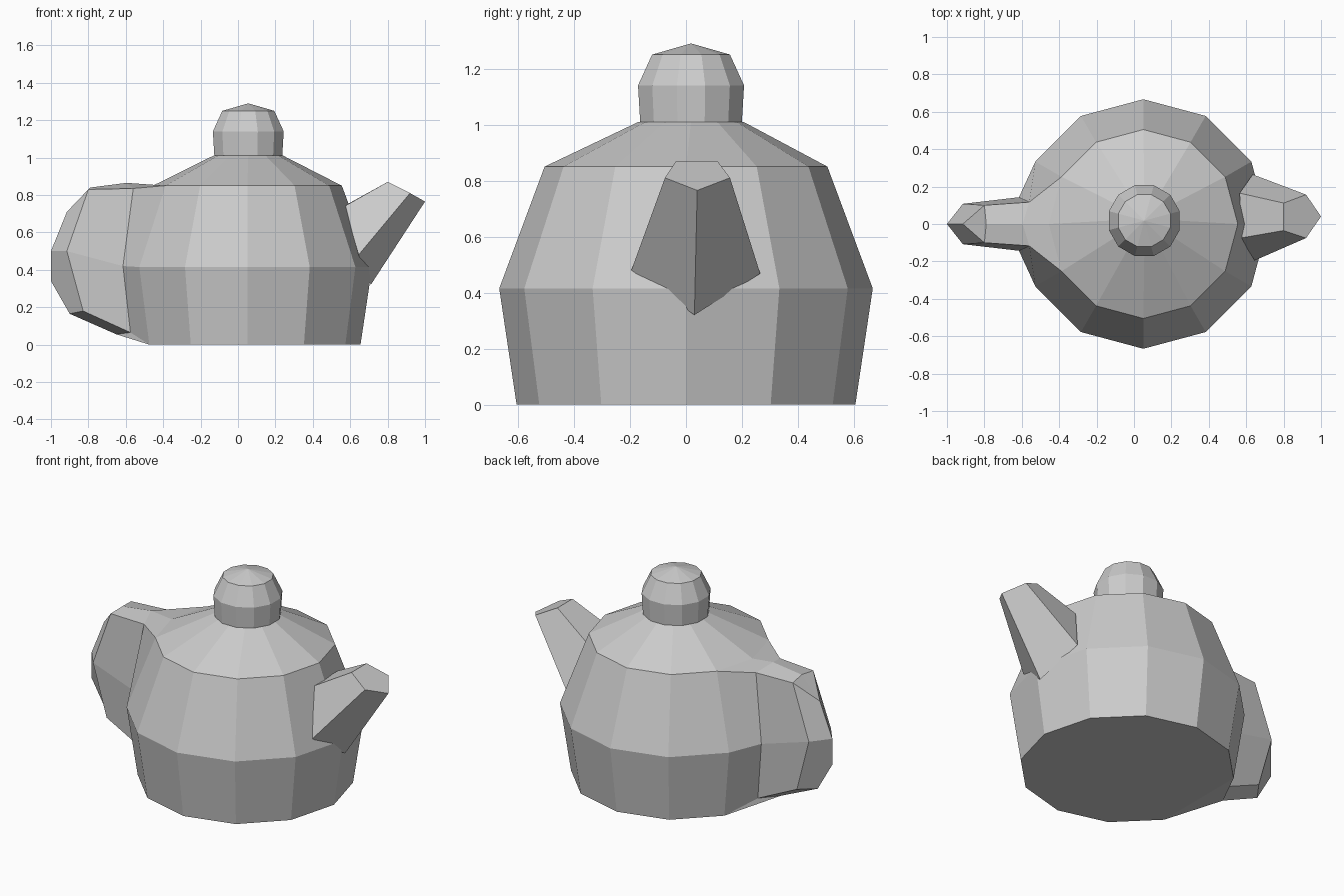
import bpy
import bmesh
from math import cos, sin, radians

old = bpy.data.objects.get("Cube")
if old:
    bpy.data.objects.remove(old)

# One clay grey for everything
clay = bpy.data.materials.new("clay_grey")
clay.use_nodes = True
GREY = (0.6, 0.6, 0.6, 1)
clay.diffuse_color = GREY
clay.node_tree.nodes["Principled BSDF"].inputs["Base Color"].default_value = GREY


def finish(bm, name):
    """Turn a bmesh into a flat-shaded object."""
    bmesh.ops.recalc_face_normals(bm, faces=bm.faces)
    mesh = bpy.data.meshes.new(name)
    bm.to_mesh(mesh)
    bm.free()
    mesh.materials.append(clay)
    obj = bpy.data.objects.new(name, mesh)
    bpy.context.collection.objects.link(obj)
    return obj


def ring(bm, r, z, cx=0.05, cy=0.0, turn=0.0):
    """Twelve-sided ring of vertices."""
    angles = [radians(30 * i + turn) for i in range(12)]
    return [bm.verts.new((cx + r * cos(a), cy + r * sin(a), z)) for a in angles]


def bridge(bm, low, high, skip=()):
    for i in range(12):
        if i not in skip:
            j = (i + 1) % 12
            bm.faces.new((low[i], low[j], high[j], high[i]))


# Body: the two wall panels on the handle side stay open
bm = bmesh.new()
foot, belly = ring(bm, 0.605, 0), ring(bm, 0.667, 0.415)
shoulder = ring(bm, 0.505, 0.85)
neck = ring(bm, 0.187, 1.01, 0.055, 0.018)
bridge(bm, foot, belly, (5, 6))
bridge(bm, belly, shoulder, (5, 6))
bridge(bm, shoulder, neck)
bm.faces.new(neck)
bm.verts.remove(foot.pop(6))
bm.verts.remove(belly.pop(6))
bm.faces.new(foot)

# Handle: centre ridge from the shoulder over the back to the foot
ridge_path = [(-0.595, 0.865), (-0.79, 0.84), (-0.915, 0.71), (-1, 0.5),
              (-1, 0.34), (-0.9, 0.165), (-0.65, 0.055)]
peak, r1, r2, r3, r4, r5, r6 = [bm.verts.new((x, 0, z)) for x, z in ridge_path]
bm.faces.new((r6, foot[5], foot[6]))

# Handle: both sides, mirrored across the ridge
root_path = [(-0.56, 0.117, 0.835), (-0.615, 0.143, 0.42), (-0.575, 0.12, 0.065)]
side_path = [(-0.8, 0.1, 0.83), (-0.915, 0.108, 0.5), (-0.828, 0.1, 0.18)]
for s, k in ((1, 5), (-1, 6)):
    t, m, b = [bm.verts.new((x, s * y, z)) for x, y, z in root_path]
    a1, a2, a3 = [bm.verts.new((x, s * y, z)) for x, y, z in side_path]
    top_corner = shoulder[5 if s > 0 else 7]
    for face in ((foot[k], belly[k], m, b), (belly[k], top_corner, t, m),
                 (top_corner, shoulder[6], peak, t), (b, m, a2, a3),
                 (m, t, a1, a2), (t, peak, r1, a1), (a1, r1, r2),
                 (a1, r2, r3, a2), (a2, r3, r4, r5, a3),
                 (a3, r5, r6, b), (b, r6, foot[k])):
        bm.faces.new(face)
finish(bm, "pot_body_with_handle")

# Lid knob
bm = bmesh.new()
rings = [ring(bm, r, z, 0.055, 0.018, 15)
         for r, z in ((0.188, 1.01), (0.196, 1.14), (0.144, 1.25))]
for low, high in zip(rings, rings[1:]):
    bridge(bm, low, high)
bm.faces.new(rings[0])
apex = bm.verts.new((0.055, 0.018, 1.29))
for i in range(12):
    bm.faces.new((rings[-1][i], rings[-1][(i + 1) % 12], apex))
finish(bm, "lid_knob")

# Spout: five-sided taper from the wall to the tip
bm = bmesh.new()
root = [(0.71, 0.03, 0.32), (0.635, 0.265, 0.468), (0.565, 0.165, 0.74),
        (0.57, -0.075, 0.74), (0.645, -0.195, 0.48)]
tip = [(1, 0.04, 0.765), (0.92, 0.157, 0.81), (0.8, 0.112, 0.87),
       (0.8, -0.035, 0.87), (0.92, -0.075, 0.81)]
root = [bm.verts.new(p) for p in root]
tip = [bm.verts.new(p) for p in tip]
for i in range(5):
    j = (i + 1) % 5
    bm.faces.new((root[i], root[j], tip[j], tip[i]))
bm.faces.new(root)
bm.faces.new(tip)
finish(bm, "spout")
